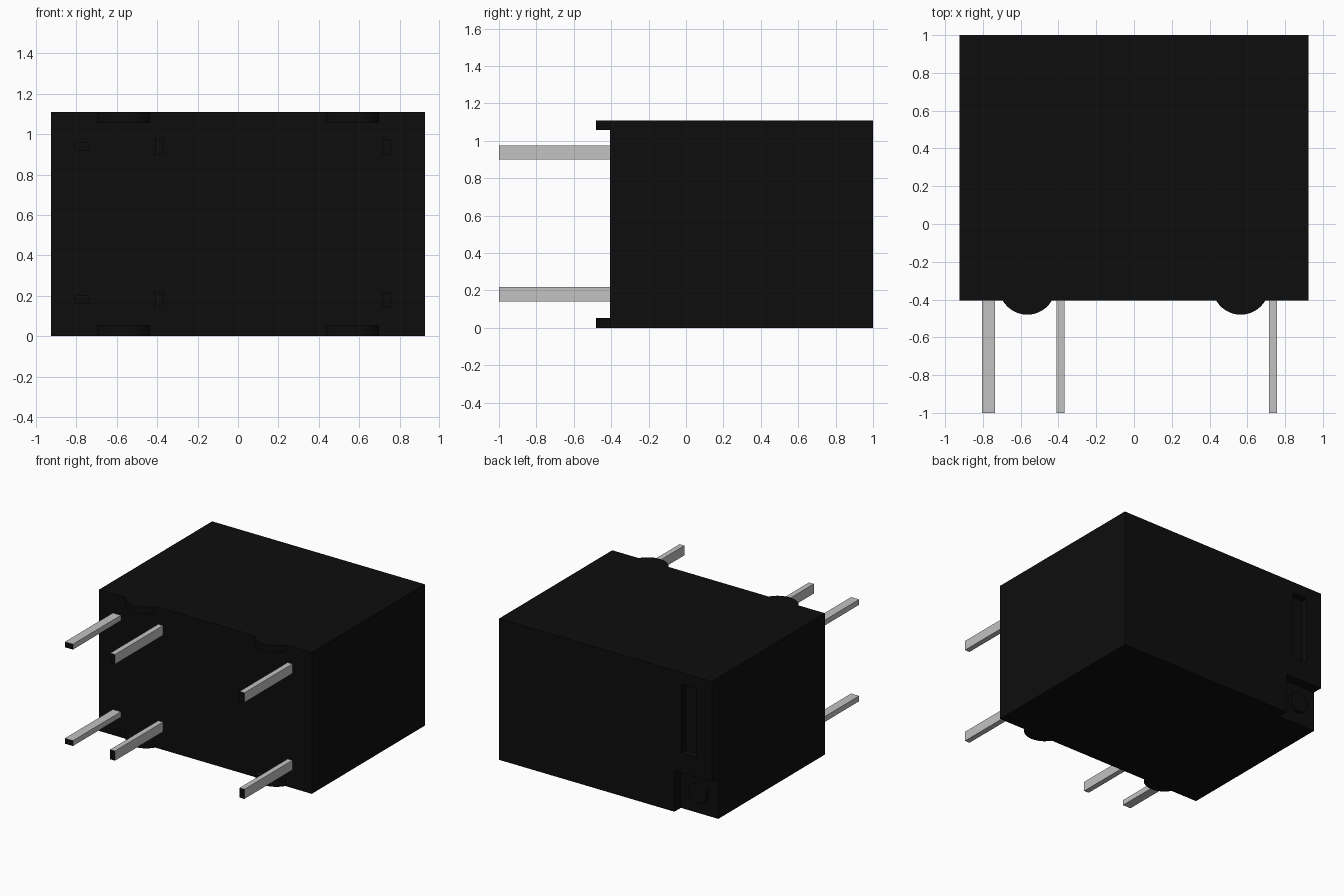
import bpy, bmesh, math

if "Cube" in bpy.data.objects:
    bpy.data.objects.remove(bpy.data.objects["Cube"])


def material(name, rgb, rough):
    m = bpy.data.materials.new(name)
    m.use_nodes = True
    m.diffuse_color = (*rgb, 1)
    bsdf = m.node_tree.nodes["Principled BSDF"]
    bsdf.inputs["Base Color"].default_value = (*rgb, 1)
    bsdf.inputs["Roughness"].default_value = rough
    return m


BLACK = material("black_plastic", (0.004, 0.004, 0.004), 0.6)
GREY = material("pin_grey", (0.54, 0.54, 0.54), 0.4)


def finish(name, bm, *mats):
    bmesh.ops.recalc_face_normals(bm, faces=bm.faces)
    me = bpy.data.meshes.new(name)
    bm.to_mesh(me)
    bm.free()
    for m in mats:
        me.materials.append(m)
    ob = bpy.data.objects.new(name, me)
    bpy.context.collection.objects.link(ob)
    return ob


def box(name, lo, hi, *mats):
    bm = bmesh.new()
    bmesh.ops.create_cube(bm, size=1)
    for v in bm.verts:
        v.co = [(a + b) / 2 + c * (b - a) for a, b, c in zip(lo, hi, v.co)]
    return finish(name, bm, *mats)


def prism(name, pts, offset, *mats):
    """Extrude a closed outline along an offset."""
    bm = bmesh.new()
    face = bm.faces.new([bm.verts.new(p) for p in pts])
    ext = bmesh.ops.extrude_face_region(bm, geom=[face])
    bmesh.ops.translate(bm, vec=offset,
                        verts=[e for e in ext["geom"] if isinstance(e, bmesh.types.BMVert)])
    return finish(name, bm, *mats)


W, FRONT, BACK, H = 0.925, -0.405, 1.0, 1.11

# Case, with a slot and a corner notch cut into the back
case = box("case", (-W, FRONT, 0), (W, BACK, H), BLACK)
cutters = [
    box("slot_cutter", (-0.79, BACK - 0.05, 0.48), (-0.66, BACK + 0.1, 1.02), BLACK),
    box("notch_cutter", (-W - 0.1, BACK - 0.08, -0.1), (-0.60, BACK + 0.1, 0.32), BLACK),
]
bpy.context.view_layer.objects.active = case
for cutter in cutters:
    cutter.hide_render = True
    mod = case.modifiers.new(cutter.name, 'BOOLEAN')
    mod.operation, mod.solver, mod.object = 'DIFFERENCE', 'EXACT', cutter
    bpy.ops.object.modifier_apply(modifier=mod.name)
    bpy.data.objects.remove(cutter)

# Round vent stub inside the notch
ring = [(-0.765 + 0.08 * math.cos(a), BACK - 0.085, 0.17 + 0.08 * math.sin(a))
        for a in (math.tau * i / 24 for i in range(24))]
prism("vent_stub", ring, (0, 0.035, 0), BLACK)

# Rounded stand-off feet along the top and bottom front edges
R, CY = 0.15, -0.33
half = math.acos((CY - FRONT) / R)
for side, x in (("right", -0.565), ("left", 0.565)):
    for level, z in (("lower", 0), ("upper", H - 0.053)):
        arc = [(x + R * math.sin(a), CY - R * math.cos(a), z)
               for a in (half * (i / 10 - 1) for i in range(21))]
        prism(f"{level}_{side}_foot", arc, (0, 0, 0.053), BLACK)

# Contact pins with dark tips: x centre, width, height
for row, z in (("lower", 0.18), ("upper", 0.938)):
    for label, x, w, h in (("coil", -0.77, 0.07, 0.042),
                           ("common", -0.39, 0.042, 0.076),
                           ("contact", 0.735, 0.042, 0.076)):
        pin = box(f"{row}_{label}_pin", (x - w / 2, -1.0, z - h / 2),
                  (x + w / 2, FRONT + 0.01, z + h / 2), GREY, BLACK)
        for p in pin.data.polygons:
            p.material_index = 1 if p.normal.y < -0.5 else 0
